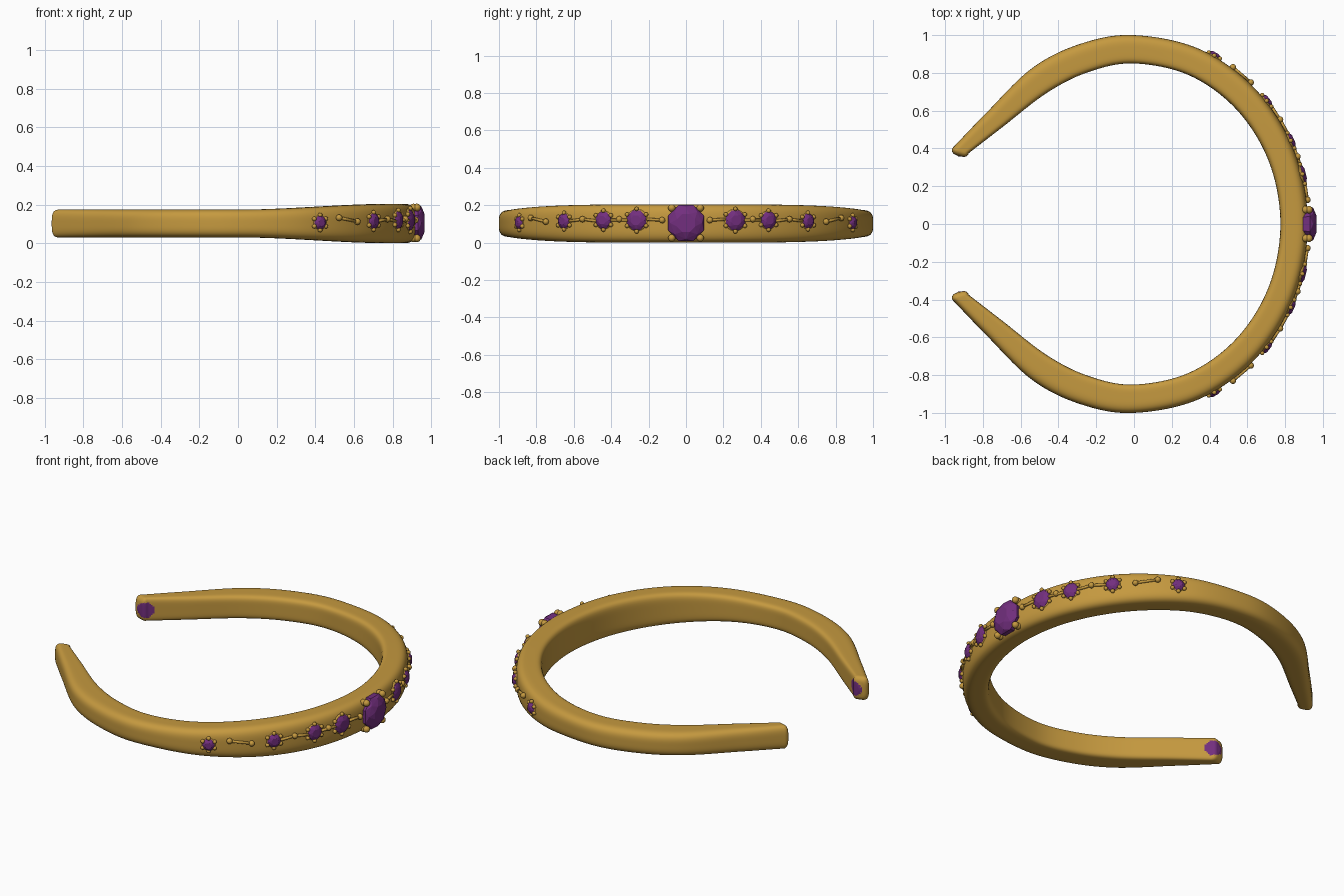
import bpy, bmesh, math
from mathutils import Vector, Matrix

if "Cube" in bpy.data.objects:
    bpy.data.objects.remove(bpy.data.objects["Cube"])


def material(name, rgb):
    m = bpy.data.materials.new(name)
    m.diffuse_color = (*rgb, 1)
    m.use_nodes = True
    m.node_tree.nodes["Principled BSDF"].inputs["Base Color"].default_value = m.diffuse_color
    return m


GOLD = material("gold", (0.56, 0.32, 0.05))
PURPLE = material("purple gem", (0.17, 0.028, 0.21))
ZC = 0.102  # mid height of the band


def finish(bm, name, mats, smooth):
    bmesh.ops.recalc_face_normals(bm, faces=bm.faces)
    me = bpy.data.meshes.new(name)
    bm.to_mesh(me)
    bm.free()
    for m in mats:
        me.materials.append(m)
    for p in me.polygons:
        p.use_smooth = smooth
    ob = bpy.data.objects.new(name, me)
    bpy.context.collection.objects.link(ob)
    return ob


# ---- Band: half of an open cuff, swept between an outer and an inner line
OUTER = [(.92, 0), (.85, .383), (.65, .707), (.352, .924), (0, 1.0),
         (-.28, .955), (-.54, .825), (-.79, .58), (-.963, .40)]
INNER = [(.775, 0), (.716, .325), (.548, .60), (.297, .785), (0, .85),
         (-.24, .805), (-.46, .695), (-.70, .51), (-.875, .375)]


def spline(pts):
    p = [Vector(v) for v in pts]
    p = [Vector((p[1].x, -p[1].y))] + p + [2 * p[-1] - p[-2]]
    out = []
    for i in range(1, len(p) - 2):
        a, b, c, d = p[i - 1:i + 3]
        n = 24 if i == len(p) - 3 else 10
        for k in range(n):
            t = k / n
            out.append(.5 * (2 * b + (c - a) * t + (2 * a - 5 * b + 4 * c - d) * t * t
                             + (3 * b - a - 3 * c + d) * t ** 3))
    return out + [p[-2]]


SECT = 64


def build_band():
    bm = bmesh.new()
    rings = []

    def ring(mid, side, half_w, half_h):
        vs = []
        for k in range(SECT):
            a = 2 * math.pi * k / SECT
            c, s = math.cos(a), math.sin(a)
            n = 3.4 if c > 0 else 5.5  # softer outside, crisper inside
            r = (abs(c) ** n + abs(s) ** n) ** (-1 / n)
            q = mid + side * (c * r * half_w)
            vs.append(bm.verts.new((q.x, q.y, ZC + s * r * half_h)))
        rings.append(vs)

    for o, i in zip(spline(OUTER), spline(INNER)):
        mid, side = (o + i) / 2, (o - i).normalized()
        s = min(max(mid.x / .82, 0), 1)
        w, h = (o - i).length / 2, .072 + .03 * s * s * (3 - 2 * s)
        ring(mid, side, w, h)
    # rounded tip
    along = Vector((-side.y, side.x))
    for k in range(1, 8):
        a = math.pi / 2 * k / 7
        cut = .026 * (1 - math.cos(a))
        ring(mid + along * .027 * math.sin(a), side, w - cut, h - cut * 1.3)
    w, h = w - cut, h - cut * 1.3
    for f in (.7, .4, .12):
        ring(mid + along * (.027 + .005 * (1 - f)), side, w * f, h * f)
    for r0, r1 in zip(rings, rings[1:]):
        for k in range(SECT):
            j = (k + 1) % SECT
            bm.faces.new((r0[k], r0[j], r1[j], r1[k]))
    bm.faces.new(rings[-1])
    bm.normal_update()
    # purple oval on the inner corner of the tip
    centre, normal = Vector((-.887, .372, ZC)), Vector((.5, -.86, 0))
    flat = Vector((.86, .5, 0))
    bmesh.ops.recalc_face_normals(bm, faces=bm.faces)
    sign = 1 if sum(f.normal.z for f in bm.faces if f.calc_center_median().z > ZC + .06) > 0 else -1
    for f in bm.faces:
        d = f.calc_center_median() - centre
        if (d.dot(flat) / .05) ** 2 + (d.z / .046) ** 2 < 1 and sign * f.normal.dot(normal) > .1 \
                and abs(d.dot(normal)) < .08:
            f.material_index = 1
    # open seam at y = 0 is joined by the mirror
    ob = finish(bm, "cuff_band", [GOLD, PURPLE], True)
    mod = ob.modifiers.new("mirror", 'MIRROR')
    mod.use_axis = (False, True, False)
    mod.use_mirror_merge = True
    mod.merge_threshold = .0005


build_band()


# ---- Ornaments on the outer face
def frame(y, z):
    """Matrix on the outer surface: local x along the band, y up, z outward."""
    x = math.sqrt(1 - y * y)
    n = Vector((x / .92, y, 0)).normalized()
    t = Vector((0, 0, 1)).cross(n)
    m = Matrix((t, (0, 0, 1), n)).transposed().to_4x4()
    m.translation = (.92 * x, y, z)
    return m


def bead(bm, m, r, seg=12):
    bmesh.ops.create_uvsphere(bm, u_segments=seg, v_segments=8, radius=r, matrix=m)


def rod(bm, a, b, r):
    d = b - a
    m = Matrix.Translation((a + b) / 2) @ d.to_track_quat('Z', 'Y').to_matrix().to_4x4()
    bmesh.ops.create_cone(bm, segments=8, radius1=r, radius2=r, depth=d.length,
                          cap_ends=True, matrix=m)


def gem(name, m, r, height, sides=8):
    bm = bmesh.new()
    levels = [(.95, -.025, 0), (1, height * .25, 0), (.82, height * .65, .5), (.5, height, 0)]
    rings = []
    for f, z, turn in levels:
        rings.append([bm.verts.new(m @ Vector((
            r * f * math.cos(2 * math.pi * (k + .5 + turn) / sides),
            r * f * math.sin(2 * math.pi * (k + .5 + turn) / sides), z))) for k in range(sides)])
    bm.verts.ensure_lookup_table()
    bmesh.ops.convex_hull(bm, input=bm.verts)
    finish(bm, name, [PURPLE], False)


def setting(bm, m, r, count, ball, lift):
    # collar under the gem, then a circle of small prongs
    bmesh.ops.create_cone(bm, segments=24, radius1=r * 1.1, radius2=r * 1.03, depth=.03,
                          cap_ends=True, matrix=m @ Matrix.Translation((0, 0, -.011)))
    for k in range(count):
        a = 2 * math.pi * (k + .5) / count
        p = Vector((math.cos(a) * r * 1.08, math.sin(a) * r * 1.08, lift))
        bead(bm, m @ Matrix.Translation(p), ball, 10)


# large centre gem with four corner prongs
mc = frame(0, .105)
gem("centre_gem", mc, .103, .045)
bm = bmesh.new()
for sx in (-1, 1):
    for sz in (-1, 1):
        for lift in (-.012, .006):
            bead(bm, mc @ Matrix.Translation((sx * .076, sz * .08, lift)), .02)
finish(bm, "centre_prongs", [GOLD], True)

GEMS = [(.263, .12, .056), (.44, .12, .047), (.65, .115, .041), (.888, .107, .036)]
BEADS = [(.127, .12), (.355, .125), (.55, .125), (.745, .112), (.825, .132)]
LINKS = [((.127, .12), (.21, .125)), ((.30, .12), (.40, .12)), ((.47, .115), (.55, .125)),
         ((.55, .125), (.62, .115)), ((.745, .112), (.825, .132))]

for side, s in (("left", -1), ("right", 1)):
    # side gems in prong settings
    bm = bmesh.new()
    for i, (y, z, r) in enumerate(GEMS):
        m = frame(s * y, z)
        gem(f"{side}_gem_{i + 1}", m, r, .022)
        setting(bm, m, r, 6, .012, .004)
    finish(bm, f"{side}_gem_settings", [GOLD], True)
    # beads and thin links between the gems
    bm = bmesh.new()
    for y, z in BEADS:
        bead(bm, frame(s * y, z) @ Matrix.Translation((0, 0, .006)), .017)
    for (ya, za), (yb, zb) in LINKS:
        lift = Vector((0, 0, .006))
        rod(bm, frame(s * ya, za) @ lift, frame(s * yb, zb) @ lift, .008)
    finish(bm, f"{side}_beads_and_links", [GOLD], True)
